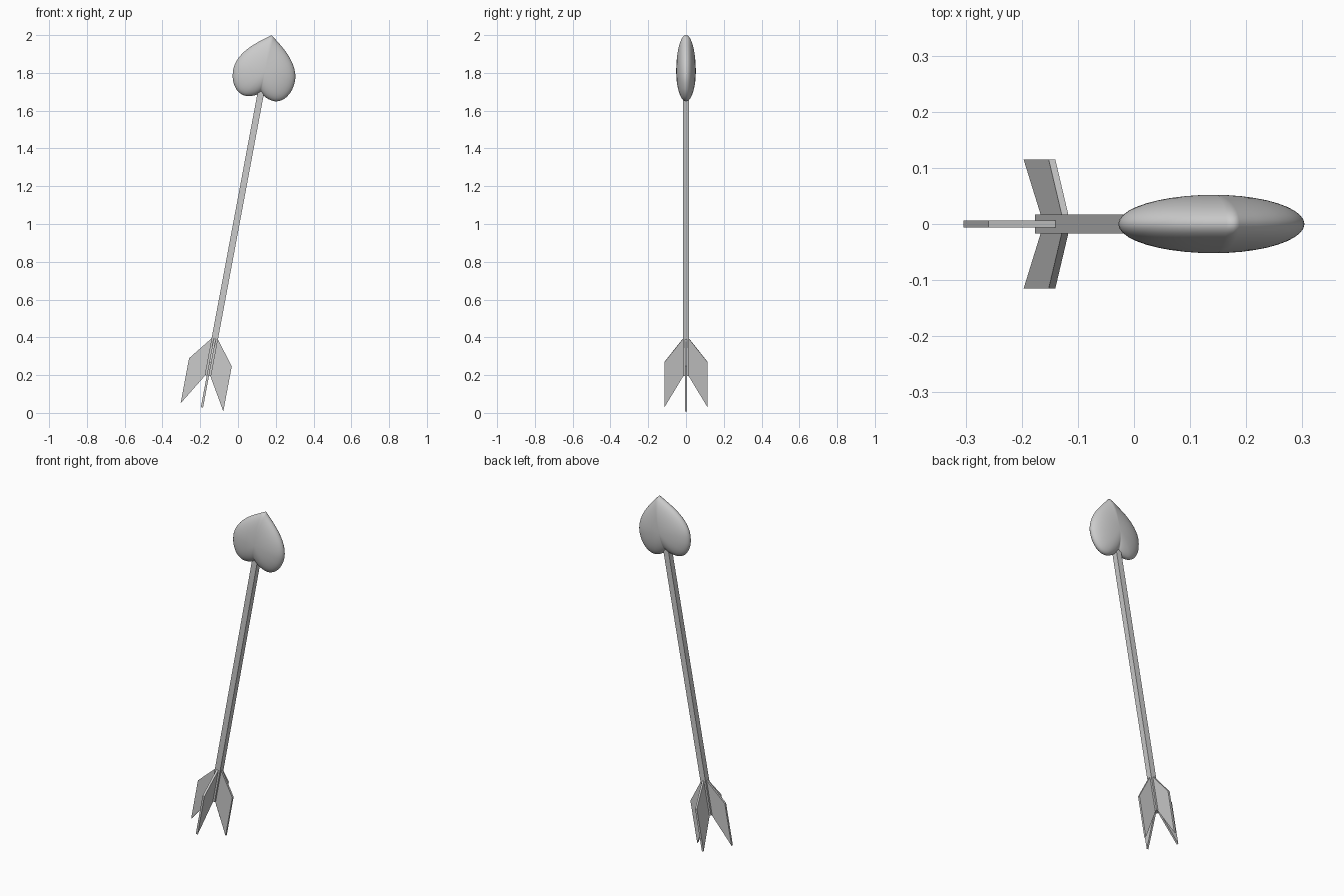
import bpy, bmesh
from math import sin, cos, pi, radians
from mathutils import Matrix, Vector

if "Cube" in bpy.data.objects:
    bpy.data.objects.remove(bpy.data.objects["Cube"])

# Arrow frame: origin at the tip, local z along the shaft, leaning 10.6 degrees
LEAN = Matrix.Translation((0.178, 0, 2.0)) @ Matrix.Rotation(radians(10.6), 4, 'Y')


def make_object(name, bm, smooth=False):
    bmesh.ops.recalc_face_normals(bm, faces=bm.faces[:])
    for f in bm.faces:
        f.smooth = smooth
    mesh = bpy.data.meshes.new(name)
    bm.to_mesh(mesh)
    bm.free()
    ob = bpy.data.objects.new(name, mesh)
    ob.matrix_world = LEAN
    bpy.context.collection.objects.link(ob)
    return ob


def spline(pts, steps):
    """Catmull-Rom through an open list of points."""
    p = [2 * pts[0] - pts[1]] + pts + [2 * pts[-1] - pts[-2]]
    out = []
    for a, b, c, d in zip(p, p[1:], p[2:], p[3:]):
        for i in range(steps):
            t = i / steps
            out.append(0.5 * (2 * b + (c - a) * t + (2 * a - 5 * b + 4 * c - d) * t * t
                              + (3 * b - a - 3 * c + d) * t ** 3))
    return out + [pts[-1]]


# Heart head: rings of the heart outline shrinking toward the two faces
half = [Vector(p) for p in [(0, 0), (.035, -.027), (.07, -.055), (.107, -.09), (.14, -.133),
                            (.161, -.18), (.166, -.225), (.155, -.278), (.125, -.322),
                            (.085, -.341), (.045, -.336), (.016, -.322), (0, -.308)]]
right = spline(half, 3)
outline = right + [Vector((-p.x, p.y)) for p in reversed(right[1:-1])]
centre = Vector((0, -0.195))
RINGS = 10
bm = bmesh.new()
rings = []
for k in range(-RINGS + 1, RINGS):
    a = k / RINGS * pi / 2
    ring = []
    for p in outline:
        q = centre + (p - centre) * cos(a)
        ring.append(bm.verts.new((q.x, 0.052 * sin(a), q.y)))
    rings.append(ring)
n = len(outline)
for r0, r1 in zip(rings, rings[1:]):
    for i in range(n):
        j = (i + 1) % n
        bm.faces.new((r0[i], r0[j], r1[j], r1[i]))
for ring, y in ((rings[0], -0.052), (rings[-1], 0.052)):
    pole = bm.verts.new((centre.x, y, centre.y))
    for i in range(n):
        bm.faces.new((ring[i], ring[(i + 1) % n], pole))
make_object("heart_head", bm, smooth=True)

# Square shaft
bm = bmesh.new()
top, bottom = -0.27, -1.834
bmesh.ops.create_cube(bm, size=1, matrix=Matrix.Translation((0, 0, (top + bottom) / 2))
                      @ Matrix.Diagonal((0.034, 0.034, top - bottom, 1)))
make_object("shaft", bm)

# Four swept fins around the tail
for k in range(4):
    bm = bmesh.new()
    profile = [(.012, -1.63), (.115, -1.762), (.115, -2.005), (.012, -1.832)]
    face = bm.faces.new([bm.verts.new((x, -0.006, z)) for x, z in profile])
    ext = bmesh.ops.extrude_face_region(bm, geom=[face])
    bmesh.ops.translate(bm, vec=(0, 0.012, 0),
                        verts=[v for v in ext['geom'] if isinstance(v, bmesh.types.BMVert)])
    bmesh.ops.rotate(bm, verts=bm.verts[:], cent=(0, 0, 0),
                     matrix=Matrix.Rotation(k * pi / 2, 3, 'Z'))
    make_object(f"fin_{k + 1}", bm)
